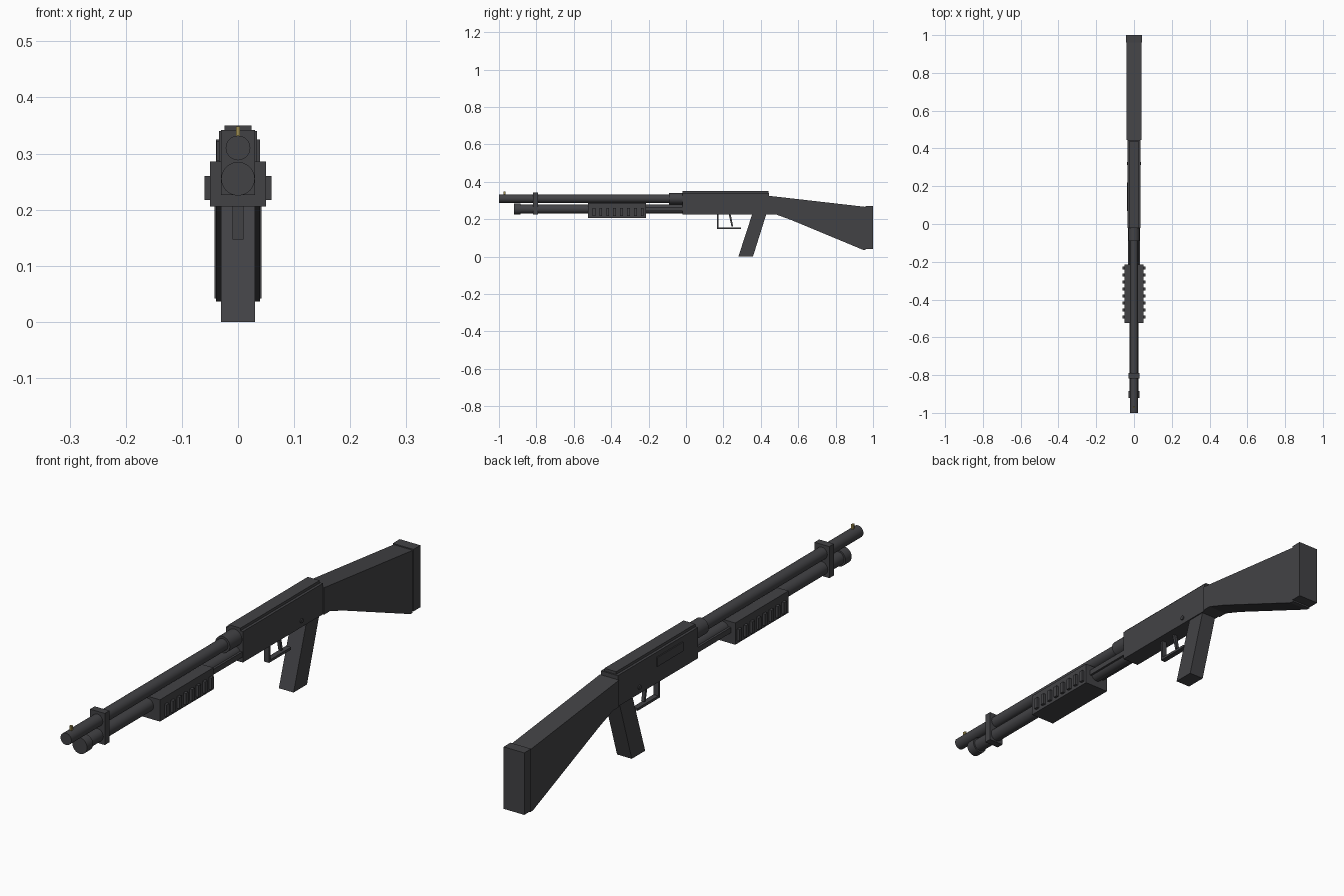
import bpy, bmesh, math
from mathutils import Matrix

cube = bpy.data.objects.get("Cube")
if cube:
    bpy.data.objects.remove(cube)


def material(name, rgb, rough):
    m = bpy.data.materials.new(name)
    m.use_nodes = True
    m.diffuse_color = (*rgb, 1)
    bsdf = next(n for n in m.node_tree.nodes if n.type == 'BSDF_PRINCIPLED')
    bsdf.inputs["Base Color"].default_value = (*rgb, 1)
    bsdf.inputs["Roughness"].default_value = rough
    return m


BLACK = material("gunmetal black", (0.055, 0.055, 0.06), 0.5)
BRASS = material("brass", (0.35, 0.27, 0.08), 0.4)


def finish(name, bm, mat=BLACK, smooth=False):
    bmesh.ops.recalc_face_normals(bm, faces=bm.faces[:])
    me = bpy.data.meshes.new(name)
    bm.to_mesh(me)
    bm.free()
    me.materials.append(mat)
    ob = bpy.data.objects.new(name, me)
    bpy.context.collection.objects.link(ob)
    if smooth:
        bpy.ops.object.select_all(action='DESELECT')
        ob.select_set(True)
        bpy.context.view_layer.objects.active = ob
        bpy.ops.object.shade_smooth_by_angle(angle=math.radians(35))
    return ob


def box(name, x, y, z, mat=BLACK):
    """Box from (min, max) ranges on each axis."""
    bm = bmesh.new()
    bmesh.ops.create_cube(bm, size=1)
    for v in bm.verts:
        for i, (a, b) in enumerate((x, y, z)):
            v.co[i] = a if v.co[i] < 0 else b
    return finish(name, bm, mat)


def rod(name, radius, y, z):
    """Cylinder along y at height z."""
    bm = bmesh.new()
    bmesh.ops.create_cone(bm, cap_ends=True, segments=24, radius1=radius, radius2=radius,
                          depth=y[1] - y[0])
    bm.transform(Matrix.Translation((0, sum(y) / 2, z)) @ Matrix.Rotation(math.pi / 2, 4, 'X'))
    return finish(name, bm, smooth=True)


def slab(name, half, outline):
    """Side outline of (y, z) points extruded across x."""
    bm = bmesh.new()
    face = bm.faces.new([bm.verts.new((-half, y, z)) for y, z in outline])
    new = bmesh.ops.extrude_face_region(bm, geom=[face])["geom"]
    bmesh.ops.translate(bm, vec=(2 * half, 0, 0),
                        verts=[g for g in new if isinstance(g, bmesh.types.BMVert)])
    return finish(name, bm)


# Barrel and magazine tube
rod("barrel", 0.022, (-1, 0), 0.31)
rod("barrel_collar", 0.03, (-0.09, 0), 0.31)
rod("magazine_tube", 0.024, (-0.9, 0), 0.255)
rod("magazine_cap", 0.03, (-0.92, -0.885), 0.255)
box("barrel_clamp", (-0.03, 0.03), (-0.817, -0.79), (0.226, 0.342))
box("bead_sight", (-0.004, 0.004), (-0.975, -0.965), (0.328, 0.348), BRASS)

# Sliding fore-end with side ribs and action bars
box("fore_end", (-0.05, 0.05), (-0.525, -0.215), (0.206, 0.286))
for side, s in (("left", 1), ("right", -1)):
    box(f"action_bar_{side}", sorted((s * 0.024, s * 0.032)), (-0.215, 0), (0.245, 0.265))
    for i in range(8):
        y = -0.5 + i * 0.037
        box(f"rib_{side}_{i + 1}", sorted((s * 0.049, s * 0.06)), (y, y + 0.015), (0.217, 0.26))

# Receiver
box("receiver", (-0.034, 0.034), (-0.02, 0.445), (0.226, 0.34))
box("receiver_top_rib", (-0.024, 0.024), (-0.02, 0.44), (0.335, 0.35))
box("ejection_port", (-0.038, -0.03), (0.07, 0.22), (0.288, 0.322))
bm = bmesh.new()
bmesh.ops.create_cone(bm, cap_ends=True, segments=12, radius1=0.008, radius2=0.008, depth=0.076)
bm.transform(Matrix.Translation((0, 0.32, 0.25)) @ Matrix.Rotation(math.pi / 2, 4, 'Y'))
finish("safety_pin", bm, smooth=True)

# Trigger group
box("guard_front", (-0.01, 0.01), (0.166, 0.175), (0.147, 0.23))
box("guard_bottom", (-0.01, 0.01), (0.166, 0.295), (0.147, 0.156))
slab("trigger", 0.006, [(0.228, 0.23), (0.238, 0.23), (0.252, 0.162), (0.243, 0.162)])

# Pistol grip
slab("grip", 0.03, [(0.355, 0.23), (0.43, 0.23), (0.358, 0), (0.28, 0)])

# Shoulder stock
slab("stock", 0.039, [(0.445, 0.325), (0.96, 0.266), (0.96, 0.036), (0.945, 0.037),
                      (0.56, 0.197), (0.48, 0.226), (0.445, 0.226)])
box("butt_pad", (-0.042, 0.042), (0.96, 1), (0.042, 0.27))
